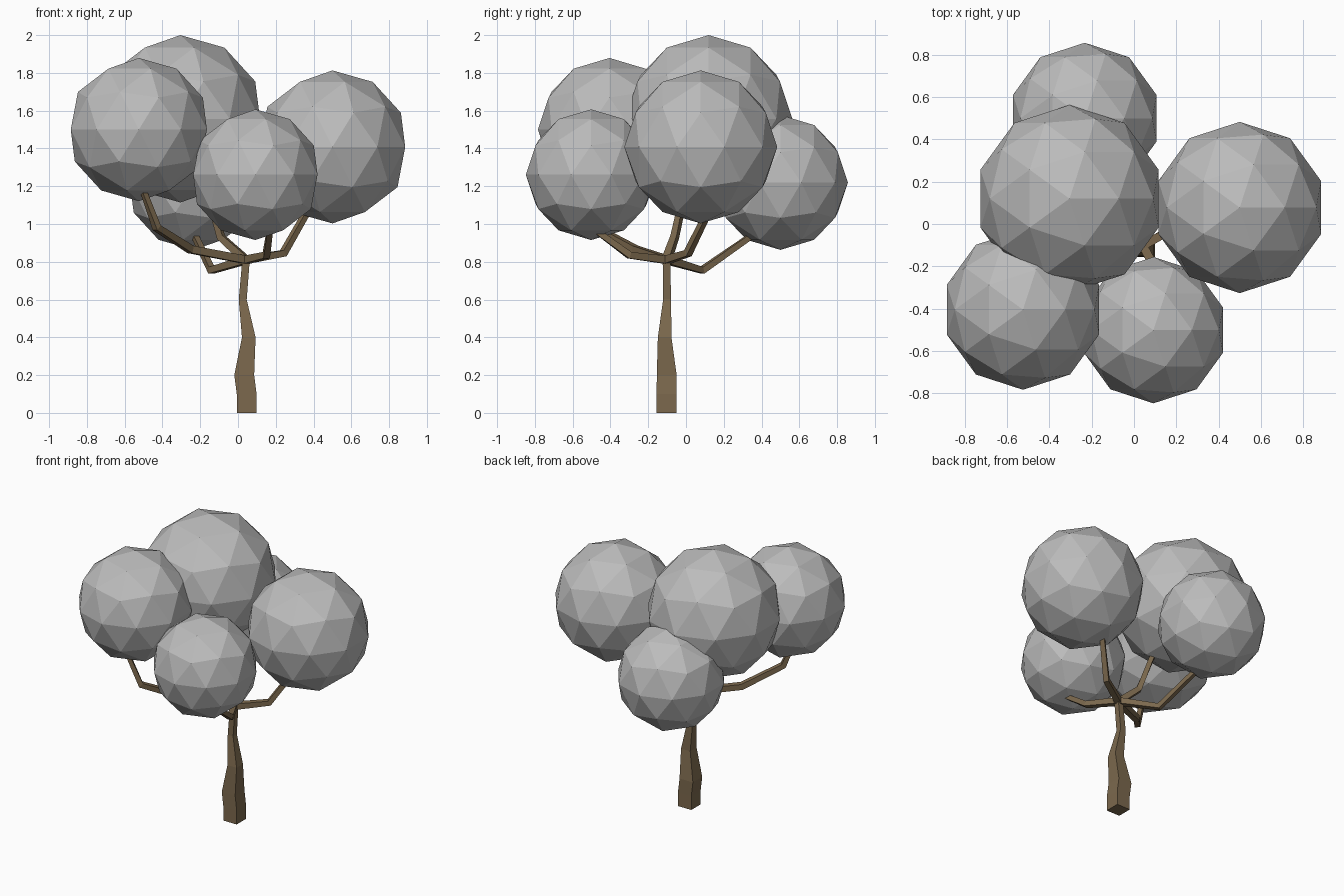
import bpy
import bmesh
from mathutils import Vector

if "Cube" in bpy.data.objects:
    bpy.data.objects.remove(bpy.data.objects["Cube"])


def material(name, rgb):
    m = bpy.data.materials.new(name)
    m.diffuse_color = (*rgb, 1.0)
    m.use_nodes = True
    m.node_tree.nodes["Principled BSDF"].inputs["Base Color"].default_value = m.diffuse_color
    return m


BARK = material("brown bark", (0.20, 0.14, 0.075))
LEAVES = material("grey foliage", (0.5, 0.5, 0.5))


def square_tube(name, rings):
    """Skin a list of four-corner rings into a closed, flat-shaded tube."""
    bm = bmesh.new()
    loops = [[bm.verts.new(p) for p in ring] for ring in rings]
    for a, b in zip(loops, loops[1:]):
        for i in range(4):
            j = (i + 1) % 4
            bm.faces.new((a[i], a[j], b[j], b[i]))
    bm.faces.new(loops[0][::-1])
    bm.faces.new(loops[-1])
    bmesh.ops.recalc_face_normals(bm, faces=bm.faces)
    mesh = bpy.data.meshes.new(name)
    bm.to_mesh(mesh)
    bm.free()
    mesh.materials.append(BARK)
    obj = bpy.data.objects.new(name, mesh)
    bpy.context.collection.objects.link(obj)


def branch(name, path, widths):
    """Square limb whose rings follow the bends of the path."""
    pts = [Vector(p) for p in path]
    rings = []
    for i, p in enumerate(pts):
        before = (p - pts[i - 1]).normalized() if i else Vector()
        after = (pts[i + 1] - p).normalized() if i < len(pts) - 1 else Vector()
        t = (before + after).normalized()
        side = t.cross(Vector((0, 0, 1))).normalized()
        up = side.cross(t)
        h = widths[i] / 2
        rings.append([p + side * (sx * h) + up * (sy * h)
                      for sx, sy in ((-1, -1), (1, -1), (1, 1), (-1, 1))])
    square_tube(name, rings)


# Trunk: level square sections given as z, centre x, centre y, width
trunk = [(0.0, 0.046, -0.103, 0.105), (0.1, 0.046, -0.103, 0.105),
         (0.2, 0.033, -0.102, 0.105), (0.4, 0.057, -0.113, 0.072),
         (0.6, 0.025, -0.100, 0.042), (0.78, 0.040, -0.103, 0.040),
         (0.83, 0.042, -0.103, 0.044)]
square_tube("trunk", [[(x + sx * w / 2, y + sy * w / 2, z)
                       for sx, sy in ((-1, -1), (1, -1), (1, 1), (-1, 1))]
                      for z, x, y, w in trunk])

# Branches from the fork into each foliage ball
HUB = (0.042, -0.103, 0.81)
branch("left_branch", [HUB, (-0.25, -0.27, 0.865), (-0.43, -0.48, 0.98),
                       (-0.51, -0.52, 1.20)], [0.042, 0.04, 0.036, 0.026])
branch("front_branch", [HUB, (0.15, -0.30, 0.835), (0.168, -0.47, 0.96)],
       [0.042, 0.036, 0.03])
branch("right_branch", [HUB, (0.24, 0.01, 0.845), (0.38, 0.13, 1.09)],
       [0.042, 0.036, 0.03])
branch("back_branch", [HUB, (-0.14, 0.085, 0.755), (-0.23, 0.35, 0.94)],
       [0.042, 0.036, 0.03])
branch("top_branch", [HUB, (-0.09, -0.06, 0.93), (-0.16, -0.005, 1.18)],
       [0.042, 0.036, 0.03])

# Foliage balls: centre and radius
foliage = {
    "top_foliage": ((-0.305, 0.12, 1.557), 0.443),
    "left_foliage": ((-0.525, -0.405, 1.50), 0.379),
    "right_foliage": ((0.50, 0.078, 1.408), 0.405),
    "front_foliage": ((0.092, -0.502, 1.261), 0.346),
    "back_foliage": ((-0.233, 0.50, 1.22), 0.357),
}
for name, (centre, radius) in foliage.items():
    bpy.ops.mesh.primitive_ico_sphere_add(subdivisions=2, radius=radius,
                                          location=centre)
    ball = bpy.context.object
    ball.name = name
    ball.data.materials.append(LEAVES)
